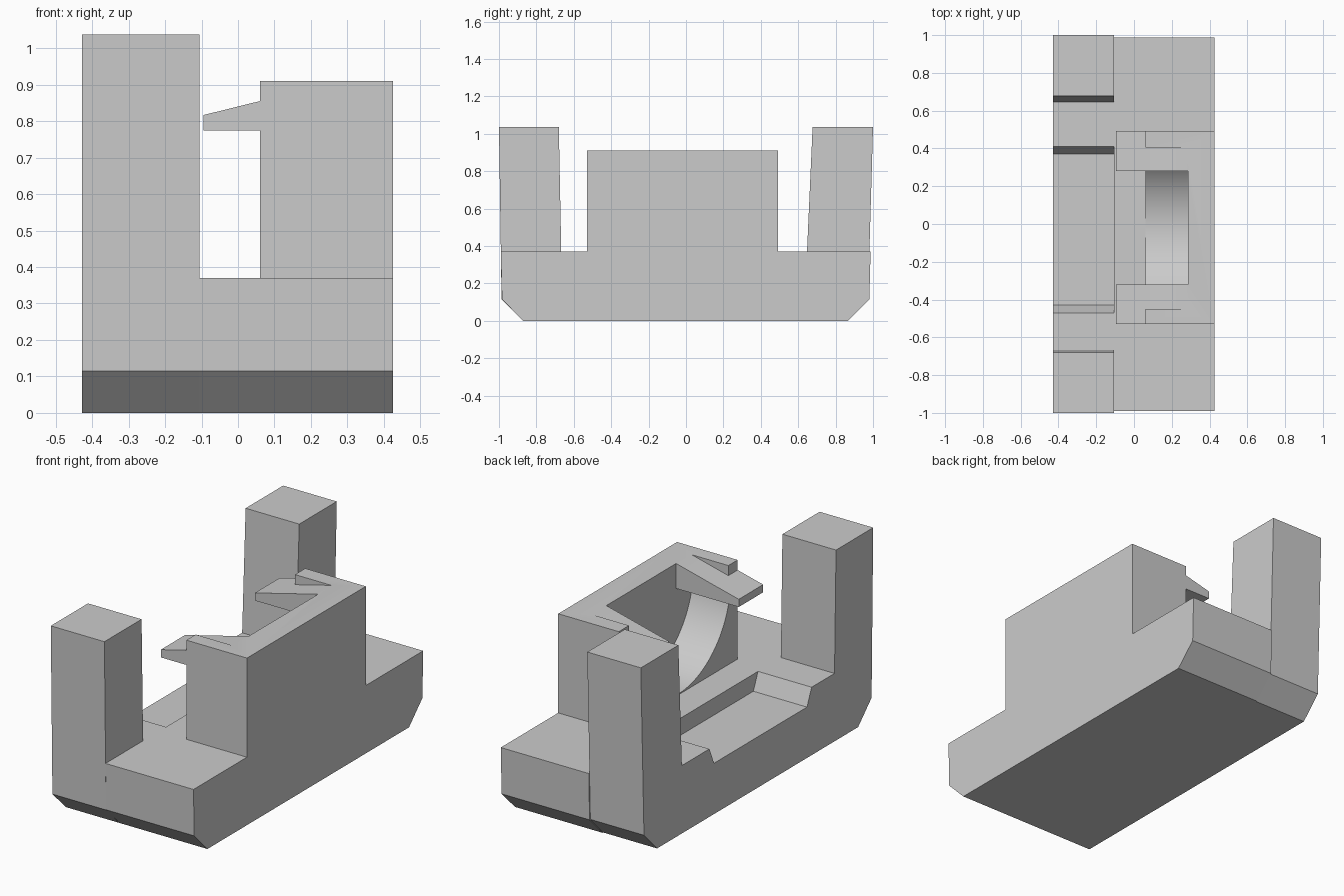
import bpy
import bmesh
import math

old = bpy.data.objects.get("Cube")
if old:
    bpy.data.objects.remove(old, do_unlink=True)

grey = bpy.data.materials.new("plain grey")
grey.use_nodes = True
COLOUR = (0.6, 0.6, 0.6, 1)
grey.diffuse_color = COLOUR
grey.node_tree.nodes["Principled BSDF"].inputs["Base Color"].default_value = COLOUR


def prism(name, profile, axis, start, end):
    """Extrude a (y, z) profile along x, or an (x, z) profile along y."""
    def place(p, t):
        return (t, p[0], p[1]) if axis == "x" else (p[0], t, p[1])
    bm = bmesh.new()
    a = [bm.verts.new(place(p, start)) for p in profile]
    b = [bm.verts.new(place(p, end)) for p in profile]
    bm.faces.new(a)
    bm.faces.new(b[::-1])
    n = len(profile)
    for i in range(n):
        j = (i + 1) % n
        bm.faces.new((a[i], b[i], b[j], a[j]))
    bmesh.ops.recalc_face_normals(bm, faces=bm.faces[:])
    mesh = bpy.data.meshes.new(name)
    bm.to_mesh(mesh)
    bm.free()
    mesh.materials.append(grey)
    obj = bpy.data.objects.new(name, mesh)
    bpy.context.collection.objects.link(obj)
    return obj


def cut(obj, cutter):
    """Subtract the cutter, then remove it."""
    cutter.hide_render = True
    mod = obj.modifiers.new("cut", "BOOLEAN")
    mod.operation = "DIFFERENCE"
    mod.solver = "EXACT"
    mod.object = cutter
    bpy.ops.object.select_all(action="DESELECT")
    bpy.context.view_layer.objects.active = obj
    obj.select_set(True)
    bpy.ops.object.modifier_apply(modifier=mod.name)
    bpy.data.objects.remove(cutter, do_unlink=True)


SEAM, FACE, BACK, SIDE = -0.105, 0.06, 0.285, 0.425
DECK, TOP, ARM_LOW = 0.37, 0.91, 0.775

# Side plate with two leaning posts and a shallow dip between them
prism("post_plate", [
    (-0.87, 0), (0.86, 0), (0.973, 0.115), (1.0, 1.037),
    (0.677, 1.037), (0.647, DECK), (0.41, DECK), (0.37, 0.277),
    (-0.43, 0.277), (-0.47, DECK), (-0.667, DECK), (-0.68, 1.037),
    (-1.0, 1.037), (-0.986, 0.115)], "x", -0.428, SEAM)

# Base and raised block in one body
body = prism("base_and_block", [
    (-0.87, 0), (0.865, 0), (0.98, 0.115), (0.987, DECK),
    (0.493, DECK), (0.493, TOP), (-0.53, TOP), (-0.53, DECK),
    (-0.99, DECK), (-0.984, 0.115)], "x", SEAM, SIDE)
cut(body, prism("deck_cutter", [(-0.7, DECK), (0.7, DECK), (0.7, 1.2), (-0.7, 1.2)],
                "x", -0.3, FACE))

# Round cradle, narrowing to a slot between the arms
MID, RADIUS, AXIS_Z = -0.02, 0.45, 0.825
lip = math.asin((AXIS_Z - ARM_LOW) / RADIUS)
steps = 48
arc = []
for i in range(steps + 1):
    t = math.pi + lip + (math.pi - 2 * lip) * i / steps
    arc.append((MID + RADIUS * math.cos(t), AXIS_Z + RADIUS * math.sin(t)))
keyhole = arc + [(0.28, ARM_LOW), (0.28, 1.1), (-0.32, 1.1), (-0.32, ARM_LOW)]
cut(body, prism("cradle_cutter", keyhole, "x", -0.2, BACK))

# Arms: (name, outer y, y where the sloped channel ends, inner y)
for name, outer, channel, inner in (("front_arm", -0.53, -0.45, -0.32),
                                    ("back_arm", 0.493, 0.405, 0.28)):
    middle = MID if inner < 0 else 0.1
    cut(body, prism("slope_cutter", [(-0.1, 0.815), (0.28, TOP), (0.28, 1.1), (-0.1, 1.1)],
                    "y", channel, middle))
    prism(name, [(-0.094, ARM_LOW), (FACE, ARM_LOW), (FACE, 0.855), (-0.094, 0.817)],
          "y", outer, inner)

# Smooth the cradle, keep every real edge sharp
bpy.ops.object.select_all(action="DESELECT")
bpy.context.view_layer.objects.active = body
body.select_set(True)
bpy.ops.object.shade_smooth_by_angle(angle=math.radians(20))
